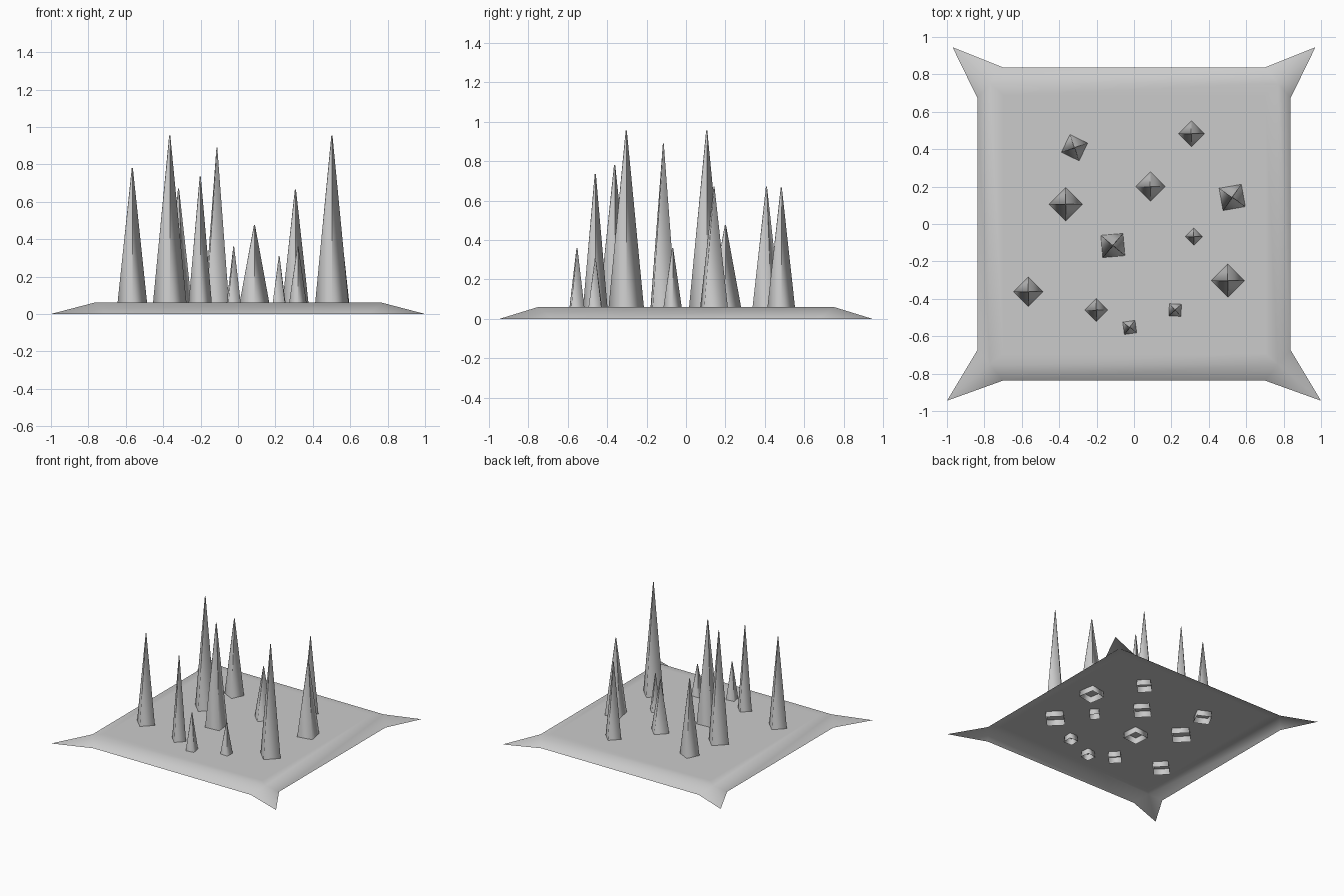
import bpy, bmesh, math
from mathutils import Matrix

if "Cube" in bpy.data.objects:
    bpy.data.objects.remove(bpy.data.objects["Cube"])

# One plain grey material
grey = bpy.data.materials.new("plain grey")
grey.use_nodes = True
colour = (0.6, 0.6, 0.6, 1.0)
grey.diffuse_color = colour
grey.node_tree.nodes["Principled BSDF"].inputs["Base Color"].default_value = colour

PLATE_Z = 0.06


def make_object(name, bm, location=(0, 0, 0)):
    mesh = bpy.data.meshes.new(name)
    bm.to_mesh(mesh)
    bm.free()
    mesh.materials.append(grey)
    obj = bpy.data.objects.new(name, mesh)
    obj.location = location
    bpy.context.collection.objects.link(obj)
    return obj


# Base plate: thin open shell with sloped rim and pulled-out corner points
def make_plate():
    bm = bmesh.new()
    inner, rim, corners = [], [], []
    # corners run counter-clockwise from front right-hand side of the grid
    for sx, sy, tip_x in ((-1, -1, 1.0), (1, -1, 1.0), (1, 1, 0.97), (-1, 1, 0.97)):
        inner.append(bm.verts.new((sx * 0.70, sy * 0.69, PLATE_Z)))
        rim.append(bm.verts.new((sx * 0.77, sy * 0.75, PLATE_Z)))
        on_side = bm.verts.new((sx * 0.838, sy * 0.675, 0))
        tip = bm.verts.new((sx * tip_x, sy * 0.945, 0))
        on_end = bm.verts.new((sx * 0.70, sy * 0.837, 0))
        # order each corner's foot points counter-clockwise
        corners.append((on_side, tip, on_end) if sx * sy > 0 else (on_end, tip, on_side))
    bm.faces.new(inner)
    for i in range(4):
        j = (i + 1) % 4
        before, tip, after = corners[i]
        bm.faces.new((rim[i], rim[j], inner[j], inner[i]))
        bm.faces.new((after, corners[j][0], rim[j], rim[i]))
        bm.faces.new((before, tip, rim[i]))
        bm.faces.new((tip, after, rim[i]))
    for f in bm.faces:
        f.smooth = True
    return make_object("base_plate", bm)


# Spike: four-sided, open below, running down through the plate
def make_spike(index, x, y, radius, height, angle, bottom=0.012, tip=0.003):
    bm = bmesh.new()
    depth = height - bottom
    ring = lambda r, z: [bm.verts.new((r * math.cos(k * math.pi / 2),
                                       r * math.sin(k * math.pi / 2), z)) for k in range(4)]
    low, high = ring(radius, bottom), ring(tip, bottom + depth)
    for k in range(4):
        n = (k + 1) % 4
        bm.faces.new((low[k], low[n], high[n], high[k])).smooth = True
    cap = bm.faces.new(high)
    for e in cap.edges:
        e.smooth = False
    bm.transform(Matrix.Rotation(math.radians(angle), 4, 'Z'))
    return make_object(f"spike_{index:02d}", bm, (x, y, 0))


make_plate()

# x, y, half diagonal, height, turn in degrees
spikes = (
    (-0.318, 0.408, 0.080, 0.67, 19),
    (0.307, 0.483, 0.075, 0.665, 0),
    (-0.365, 0.105, 0.094, 0.955, 0),
    (0.088, 0.200, 0.088, 0.475, 0),
    (0.525, 0.142, 0.092, 0.67, 55),
    (-0.113, -0.115, 0.089, 0.89, 50),
    (0.320, -0.068, 0.053, 0.36, 0),
    (-0.565, -0.362, 0.084, 0.78, 0),
    (0.502, -0.303, 0.094, 0.955, 0),
    (-0.202, -0.460, 0.066, 0.735, 0),
    (0.220, -0.460, 0.054, 0.31, 42),
    (-0.023, -0.553, 0.054, 0.36, 53),
)
for number, spike in enumerate(spikes, 1):
    make_spike(number, *spike)
